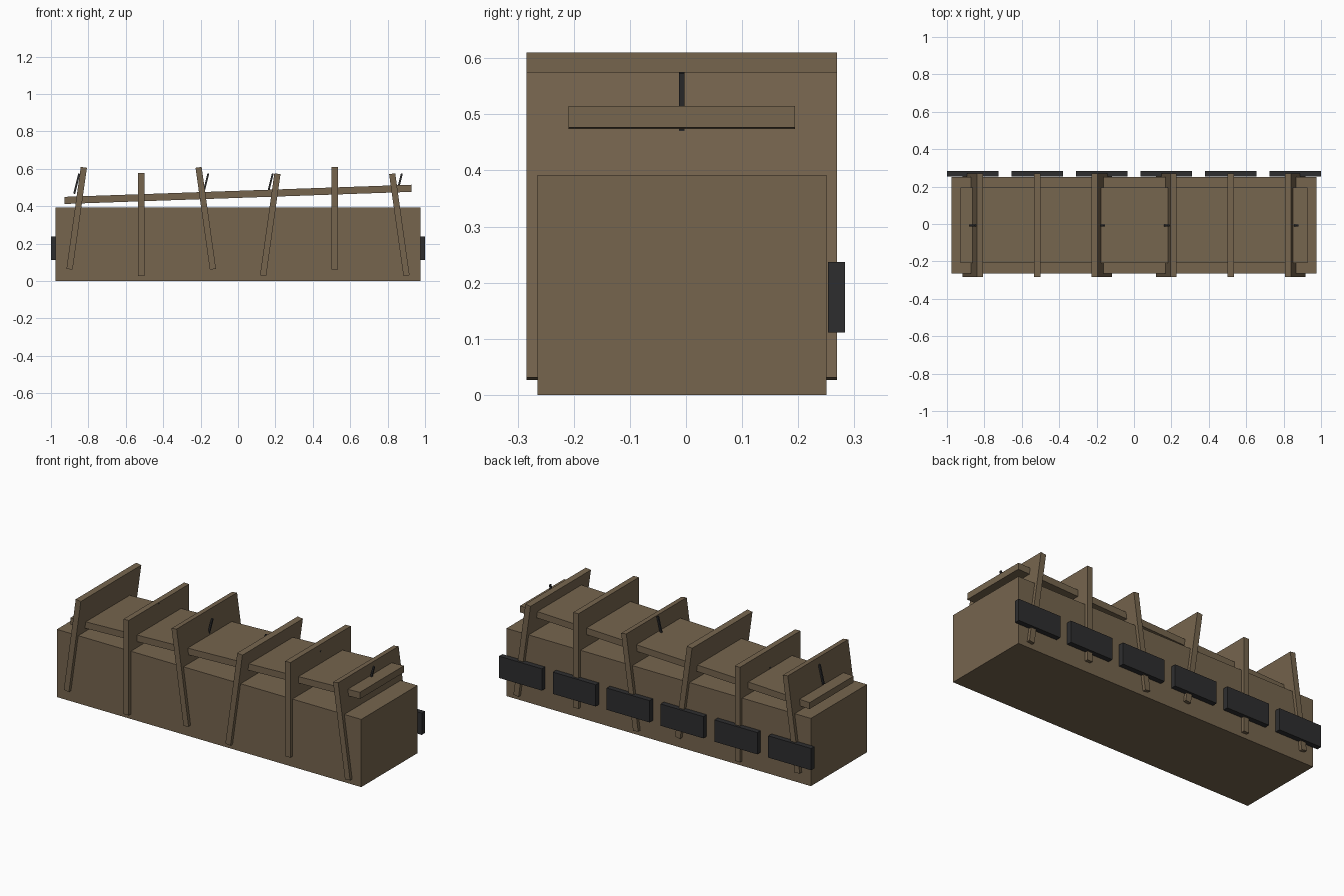
import bpy, math

if "Cube" in bpy.data.objects:
    bpy.data.objects.remove(bpy.data.objects["Cube"])

YC = -0.0075  # shared depth centre of the wooden parts


def material(name, rgb):
    m = bpy.data.materials.new(name)
    m.diffuse_color = (*rgb, 1)
    m.use_nodes = True
    m.node_tree.nodes["Principled BSDF"].inputs["Base Color"].default_value = m.diffuse_color
    return m


wood = material("weathered wood", (0.181, 0.130, 0.076))
iron = material("dark iron", (0.027, 0.027, 0.028))


def box(name, centre, size, mat, tilt=0.0):
    """Box of a given size, tilted about the y axis (degrees, top towards +x)."""
    bpy.ops.mesh.primitive_cube_add(size=1, location=centre,
                                    rotation=(0, math.radians(tilt), 0))
    ob = bpy.context.object
    ob.name = name
    ob.scale = size
    bpy.ops.object.transform_apply(location=False, rotation=False, scale=True)
    ob.data.materials.append(mat)
    return ob


# Main crate and the slightly sloping plank above it
box("crate_body", (0, YC, 0.196), (1.95, 0.515, 0.392), wood)
box("sloping_plank", (0, YC, 0.463), (1.856, 0.403, 0.038), wood, -2)

# Six bays: cross board, iron pin and back plate
board_tilts = (8, 0, -8, 8, 0, -8)
board_heights = (0.335, 0.302, 0.335, 0.301, 0.335, 0.301)
for i, (tilt, z) in enumerate(zip(board_tilts, board_heights)):
    x = (i - 2.5) * 0.345
    box(f"cross_board_{i + 1}", (x, YC, z), (0.033, 0.553, 0.55), wood, tilt)
    box(f"iron_pin_{i + 1}", (x, YC, 0.520), (0.010, 0.010, 0.111), iron, 14)
    box(f"back_plate_{i + 1}", (x, 0.268, 0.174), (0.275, 0.03, 0.126), iron)
